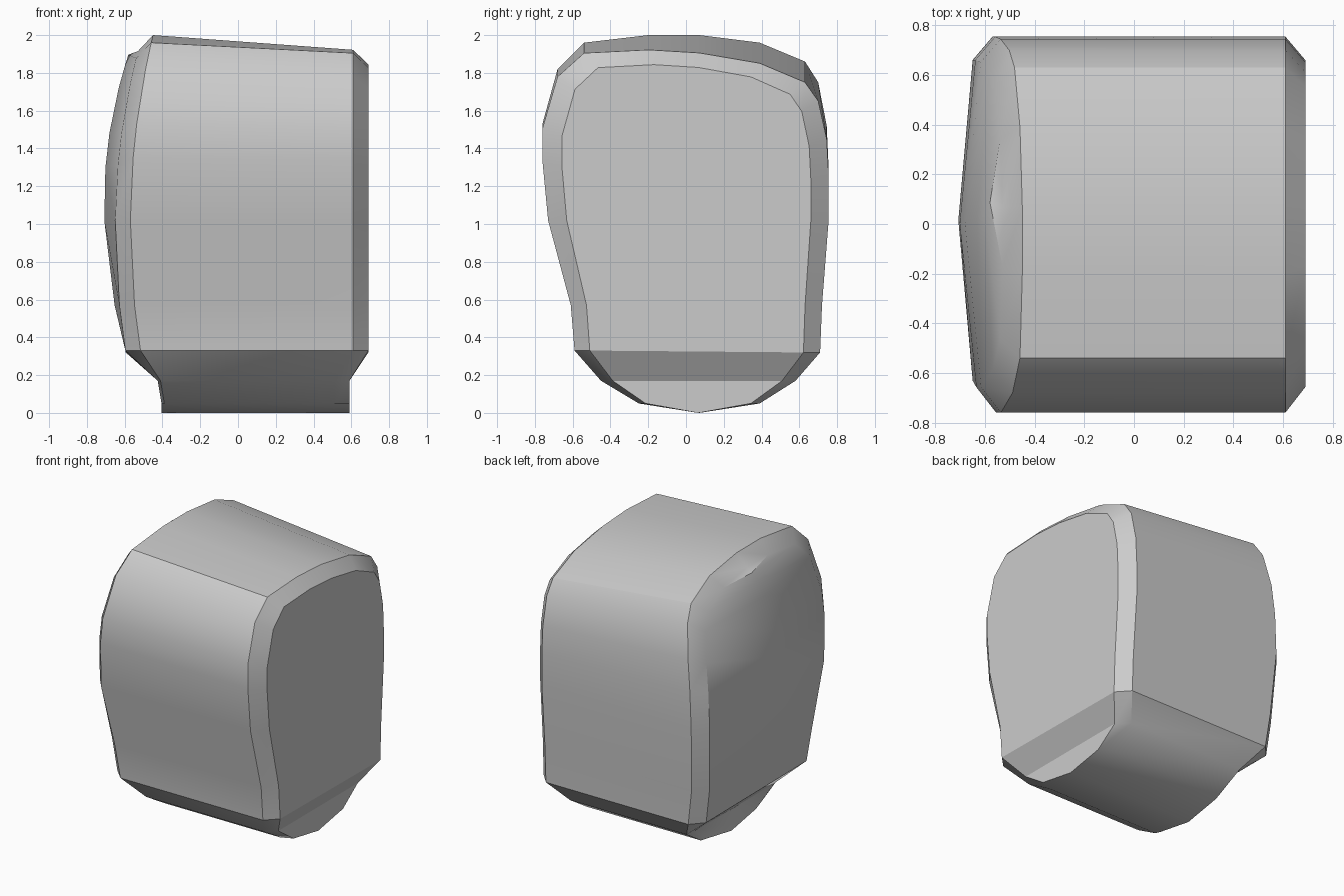
import bpy, bmesh

if "Cube" in bpy.data.objects:
    bpy.data.objects.remove(bpy.data.objects["Cube"])

# Side profile: (front y, front z, back y, back z), from bottom to top
ROWS = [
    (0.07, 0.00, 0.07, 0.00),
    (-0.25, 0.05, 0.39, 0.05),
    (-0.45, 0.17, 0.58, 0.17),
    (-0.59, 0.33, 0.71, 0.32),
    (-0.61, 0.57, 0.72, 0.57),
    (-0.73, 1.02, 0.755, 1.02),
    (-0.76, 1.35, 0.755, 1.30),
    (-0.76, 1.53, 0.745, 1.52),
    (-0.68, 1.82, 0.70, 1.75),
    (-0.54, 1.96, 0.63, 1.86),
    (-0.20, 2.00, 0.39, 1.96),
    (0.07, 2.00, 0.07, 2.00),
]
front = [(r[0], r[1]) for r in ROWS]
back = [(r[2], r[3]) for r in ROWS[1:-1]]
PROFILE = front + back[::-1]
N, M = len(PROFILE), len(ROWS)


def inset(y, z):
    # Pull the bevelled ring inwards, leaving the base height alone
    return 0.03 + (y - 0.03) * 0.87, z - 0.085 * max(0, z - 1)


def left_x(z):
    if z < 0.1:
        return -0.39
    if z < 0.25:
        return -0.41
    return -0.57 + 0.12 * (z - 1) ** 2


def left_outer(y, z):
    return left_x(z), y, z


def left_inner(y, z):
    shift = 0.015 if z < 0.25 else 0.08
    x = left_x(z) - shift
    y, z = inset(y, z)
    return x, y, z


def slope(y, z):
    # The top falls towards the right side and the back
    return z - (0.09 + 0.06 * y) * max(0, z - 1)


def right_outer(y, z):
    return (0.51 if z < 0.25 else 0.61), y, slope(y, z)


def right_inner(y, z):
    x = 0.59 if z < 0.25 else 0.69
    y, z = inset(y, slope(y, z))
    return x, y, z


bm = bmesh.new()
rings = [[bm.verts.new(f(y, z)) for y, z in PROFILE]
         for f in (left_inner, left_outer, right_outer, right_inner)]

# Wrapped body and its bevelled borders
for a, b in zip(rings, rings[1:]):
    for i in range(N):
        j = (i + 1) % N
        bm.faces.new((a[i], a[j], b[j], b[i]))


# Domed left end, in strips with a raised centre line
def dome(ring):
    mids = []
    for k in range(1, M - 1):
        f, b = ring[k], ring[N - k]
        co = (f.co + b.co) / 2
        z = co.z
        if z > 0.3:
            co.x -= 0.065 * max(0, 1 - ((z - 1.35) / 1.0) ** 2)
        mids.append(bm.verts.new(co))
    for k in range(1, M - 2):
        m0, m1 = mids[k - 1], mids[k]
        bm.faces.new((ring[k], ring[k + 1], m1, m0))
        bm.faces.new((m0, m1, ring[N - k - 1], ring[N - k]))
    for m, k, tip in ((mids[0], 1, 0), (mids[-1], M - 2, M - 1)):
        bm.faces.new((ring[tip], ring[k], m))
        bm.faces.new((ring[tip], m, ring[N - k]))


dome(rings[0])

# Flat right end with a tucked-in foot
r = rings[3]
bm.faces.new(r[3:N - 2])
for k in (1, 2):
    bm.faces.new((r[k], r[k + 1], r[N - k - 1], r[N - k]))
bm.faces.new((r[0], r[1], r[N - 1]))

bmesh.ops.recalc_face_normals(bm, faces=bm.faces)
mesh = bpy.data.meshes.new("rounded_body")
bm.to_mesh(mesh)
bm.free()
body = bpy.data.objects.new("rounded_body", mesh)
bpy.context.collection.objects.link(body)
bpy.context.view_layer.objects.active = body
body.select_set(True)
bpy.ops.object.shade_smooth_by_angle(angle=0.55)
